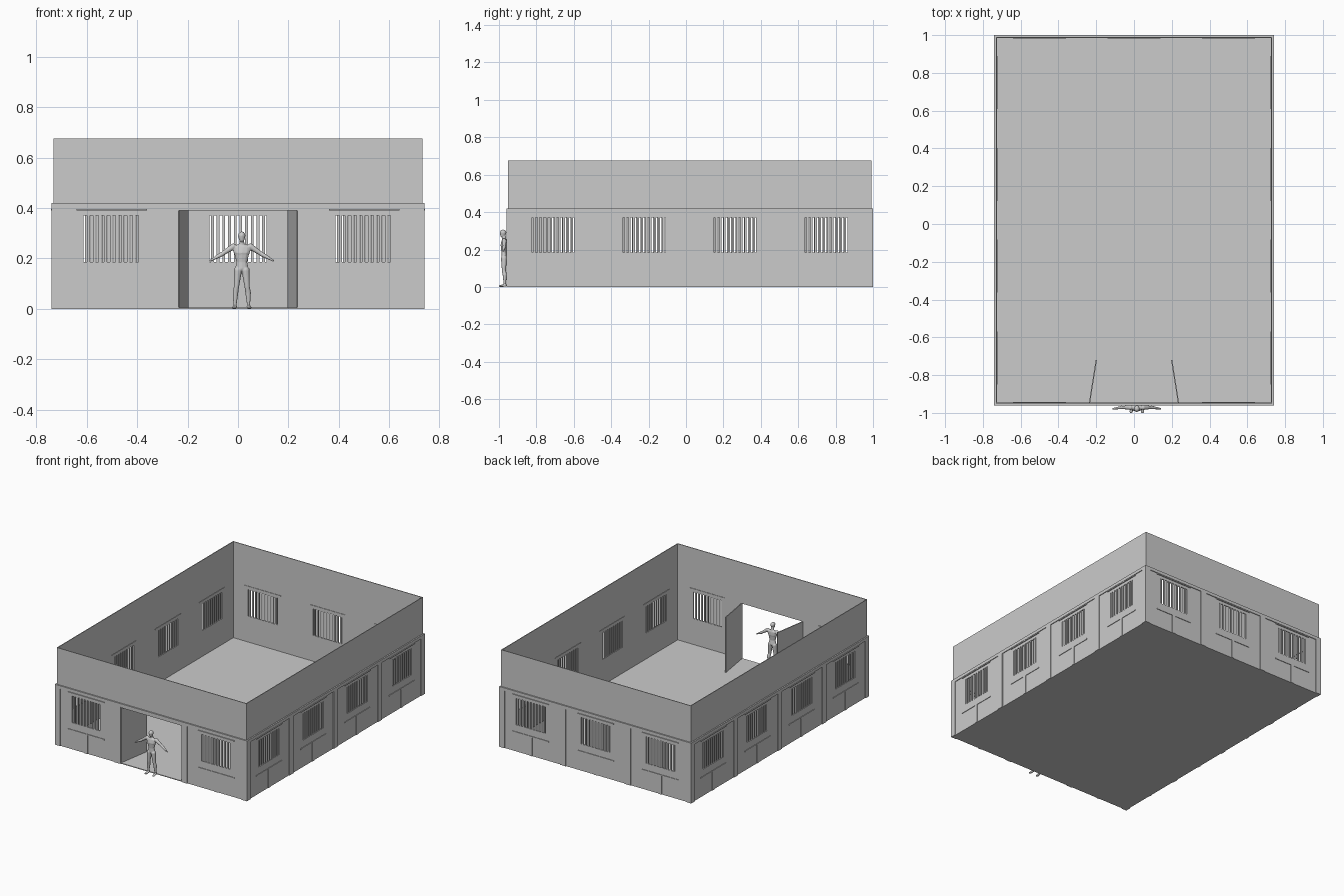
import bpy, bmesh
from math import radians
from mathutils import Matrix, Vector

if "Cube" in bpy.data.objects:
    bpy.data.objects.remove(bpy.data.objects["Cube"])

CENTRE = Matrix.Translation((0, 0.02, 0))
T = 0.014                      # full wall thickness
WIN_W, WIN_Z0, WIN_Z1 = 0.225, 0.185, 0.37


def finish(name, bm, mat=Matrix()):
    bmesh.ops.recalc_face_normals(bm, faces=bm.faces)
    me = bpy.data.meshes.new(name)
    bm.to_mesh(me)
    bm.free()
    ob = bpy.data.objects.new(name, me)
    ob.matrix_world = mat
    bpy.context.collection.objects.link(ob)
    return ob


def boxes(name, items, mat=Matrix()):
    """Each item: (x0, x1, y0, y1, z0, z1)."""
    bm = bmesh.new()
    for x0, x1, y0, y1, z0, z1 in items:
        m = Matrix.Translation(((x0 + x1) / 2, (y0 + y1) / 2, (z0 + z1) / 2))
        bmesh.ops.create_cube(bm, size=1, matrix=m @ Matrix.Diagonal((x1 - x0, y1 - y0, z1 - z0, 1)))
    return finish(name, bm, mat)


def wall(name, angle, half, dist, windows, pilasters, door=0, shift=0):
    """One side; local x runs along the wall and local -y faces outwards."""
    mat = CENTRE @ Matrix.Rotation(radians(angle), 4, 'Z')
    out, panel, inner, top = -dist, -dist + 0.005, -dist + T, -dist + 0.009
    end = half - 0.005

    # wall panel with window and door openings
    holes = [(u - WIN_W / 2, u + WIN_W / 2, WIN_Z0, WIN_Z1) for u in windows]
    if door:
        holes.append((-door, door, 0, 0.39))
    core, u = [], -end
    for a, b, z0, z1 in sorted(holes):
        core.append((u, a, panel, inner, 0, 0.42))
        if z0 > 0:
            core.append((a, b, panel, inner, 0, z0))
        core.append((a, b, panel, inner, z1, 0.42))
        u = b
    core.append((u, end, panel, inner, 0, 0.42))
    boxes(name + "_wall", core, mat)
    boxes(name + "_parapet", [(-half + 0.009, half - 0.009, top, inner, 0.42, 0.675)], mat)

    # raised trim: top band, corner piers, pilasters, short ribs under windows
    trim = [(-half, half, out, panel, 0.398, 0.42),
            (-half, -half + 0.04, out, panel, 0, 0.398),
            (half - 0.04, half, out, panel, 0, 0.398)]
    trim += [(p - 0.022, p + 0.022, out, panel, 0, 0.398) for p in pilasters]
    trim += [(w - 0.012, w + 0.012, out + 0.001, panel, 0, 0.135) for w in windows]
    boxes(name + "_trim", trim, mat)

    # thin lintels and sills
    ledges = []
    for w in windows:
        ledges.append((w - 0.14, w + 0.14, out - 0.001, inner + 0.003, 0.39, 0.395))
        ledges.append((w - 0.14, w + 0.14, out + 0.001, panel, 0.13, 0.137))
    boxes(name + "_ledges", ledges, mat)

    # window bars
    n, bars = 10, []
    pitch = WIN_W / n
    for w in windows:
        for i in range(n):
            c = w - WIN_W / 2 + (i + 0.5 + shift) * pitch
            bars.append((c - 0.0055, c + 0.0055, panel + 0.001, inner - 0.001, WIN_Z0 - 0.003, WIN_Z1 + 0.003))
    boxes(name + "_window_bars", bars, mat)


side_win = [-0.73, -0.243, 0.243, 0.73]
side_pil = [-0.487, 0, 0.487]
wall("front", 0, 0.74, 0.98, [-0.5, 0.5], [-0.257, 0.257], door=0.235, shift=0.4)
wall("back", 180, 0.74, 0.98, [-0.5, 0, 0.5], [-0.25, 0.25])
wall("right", 90, 0.98, 0.74, side_win, side_pil)
wall("left", -90, 0.98, 0.74, side_win, side_pil, shift=0.2)

# floor
boxes("floor", [(-0.735, 0.735, -0.955, 0.995, 0, 0.005)])

# door leaves swung inwards
for s, name in ((-1, "left_door"), (1, "right_door")):
    hinge = Matrix.Translation((s * 0.236, -0.95, 0)) @ Matrix.Rotation(radians(s * 9), 4, 'Z')
    boxes(name, [(-0.003, 0.003, 0, 0.232, 0.004, 0.39)], hinge)


# standing figure: tapered limbs fused into one smooth skin
def limb(bm, p, q, rp, rq):
    part = bmesh.new()
    for c, r in ((p, rp), (q, rq)):
        r = r if isinstance(r, tuple) else (r, r, r)
        bmesh.ops.create_icosphere(part, subdivisions=2, radius=1,
                                   matrix=Matrix.Translation(c) @ Matrix.Diagonal((*r, 1)))
    res = bmesh.ops.convex_hull(part, input=part.verts)
    inside = [g for g in res["geom_interior"] if isinstance(g, bmesh.types.BMVert)]
    bmesh.ops.delete(part, geom=inside, context='VERTS')
    me = bpy.data.meshes.new("limb")
    part.to_mesh(me)
    part.free()
    bm.from_mesh(me)
    bpy.data.meshes.remove(me)


bm = bmesh.new()
# head, neck and trunk
limb(bm, (0, -0.004, 0.290), (0, -0.007, 0.276), (.015, .018, .017), (.011, .012, .012))
limb(bm, (0, 0, 0.275), (0, 0.003, 0.250), .009, .012)
limb(bm, (0, 0.002, 0.243), (0, 0, 0.222), (.038, .015, .014), (.033, .018, .014))
limb(bm, (0, 0, 0.222), (0, 0, 0.186), (.031, .017, .014), (.022, .013, .012))
limb(bm, (0, 0, 0.186), (0, 0.002, 0.160), (.022, .013, .012), (.027, .016, .014))
for s in (-1, 1):
    # arms and hands
    limb(bm, (s * .034, .002, .247), (s * .079, .003, .217), .0125, .008)
    limb(bm, (s * .079, .003, .217), (s * .111, -.002, .199), .0095, .0055)
    limb(bm, (s * .111, -.002, .199), (s * .124, -.004, .191), (.006, .006, .004), (.006, .005, .003))
    # legs and feet
    limb(bm, (s * .015, .001, .153), (s * .021, 0, .088), .0165, .0105)
    limb(bm, (s * .021, 0, .088), (s * .025, .005, .065), .0105, .0115)
    limb(bm, (s * .025, .005, .065), (s * .027, .005, .014), .0115, .006)
    limb(bm, (s * .027, .006, .009), (s * .030, -.019, .005), (.008, .009, .008), (.009, .009, .005))
figure = finish("standing_figure", bm, Matrix.Translation((0.015, -0.974, 0)))
rm = figure.modifiers.new("fuse", 'REMESH')
rm.mode = 'VOXEL'
rm.voxel_size = 0.002
rm.use_smooth_shade = True
sm = figure.modifiers.new("soften", 'SMOOTH')
sm.factor = 0.5
sm.iterations = 3
